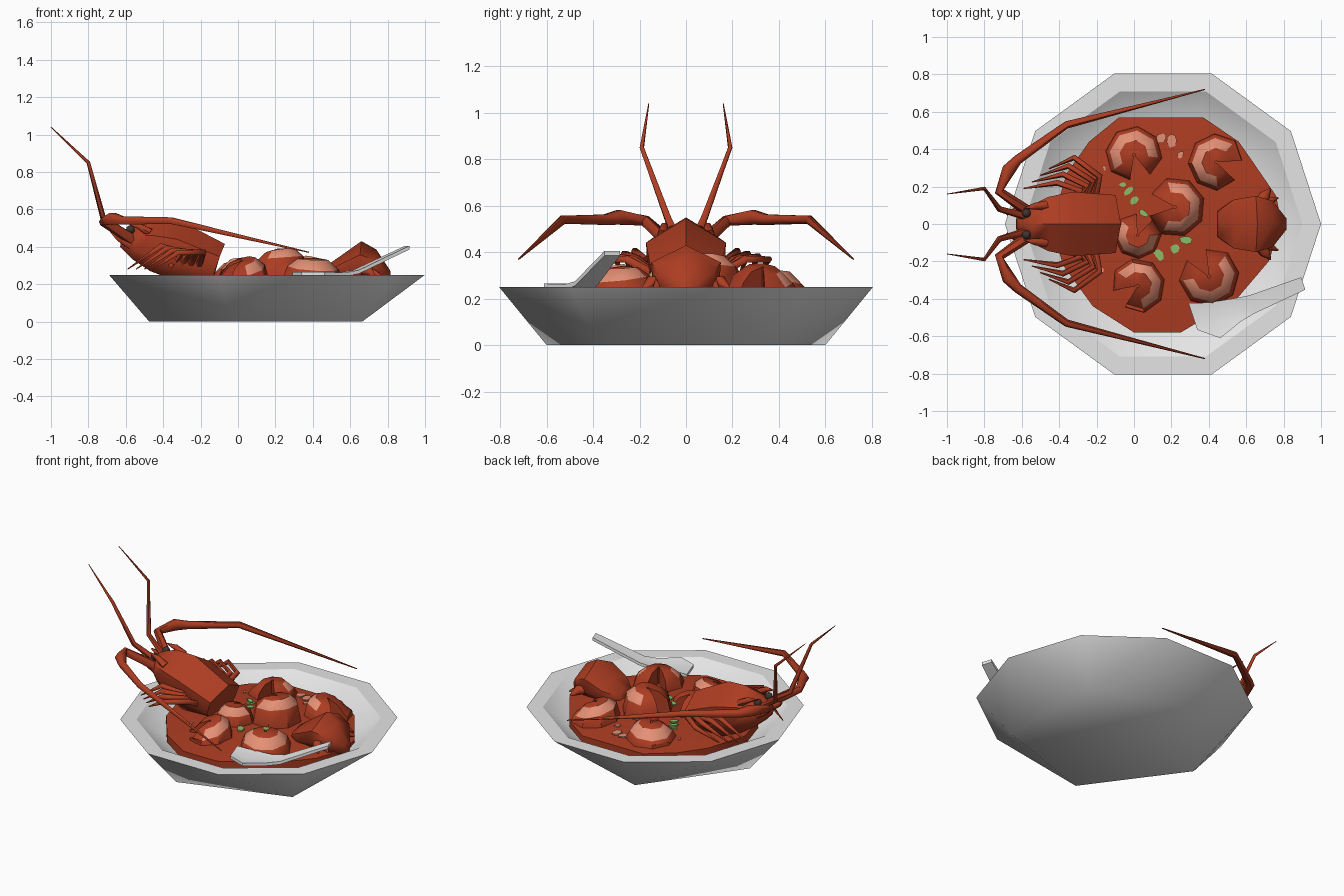
import bpy, bmesh, random
from math import sin, cos, pi, radians
from mathutils import Vector, Matrix

if "Cube" in bpy.data.objects:
    bpy.data.objects.remove(bpy.data.objects["Cube"])
rng = random.Random(4)


def material(name, rgb):
    m = bpy.data.materials.new(name)
    m.use_nodes = True
    m.diffuse_color = (*rgb, 1)
    bsdf = next(n for n in m.node_tree.nodes if n.type == "BSDF_PRINCIPLED")
    bsdf.inputs["Base Color"].default_value = (*rgb, 1)
    return m


WHITE = material("white_ceramic", (0.78, 0.78, 0.78))
BRIGHT = material("spoon_white", (0.88, 0.88, 0.88))
RED = material("shell_red", (0.42, 0.046, 0.016))
PINK = material("pale_meat", (0.78, 0.28, 0.18))
GREEN = material("herb_green", (0.27, 0.5, 0.14))
DARK = material("eye_dark", (0.05, 0.035, 0.03))


def finish(name, bm, mats, angle=35):
    bmesh.ops.recalc_face_normals(bm, faces=bm.faces)
    me = bpy.data.meshes.new(name)
    bm.to_mesh(me)
    bm.free()
    for m in mats:
        me.materials.append(m)
    ob = bpy.data.objects.new(name, me)
    bpy.context.collection.objects.link(ob)
    bpy.ops.object.select_all(action="DESELECT")
    ob.select_set(True)
    bpy.context.view_layer.objects.active = ob
    bpy.ops.object.shade_smooth_by_angle(angle=radians(angle))


def loft(rings, caps=True, bm=None, rule=lambda i, k: 0):
    """Join rings of points; the rule gives each face's material index."""
    bm = bm or bmesh.new()
    vs = [[bm.verts.new(p) for p in r] for r in rings]
    n = len(rings[0])
    for i, (a, b) in enumerate(zip(vs, vs[1:])):
        for k in range(n):
            f = bm.faces.new((a[k], a[(k + 1) % n], b[(k + 1) % n], b[k]))
            f.material_index = rule(i, k)
    if caps:
        bm.faces.new(vs[0])
        bm.faces.new(vs[-1])
    return bm


def tube(name, pts, radii, sides=6):
    pts = [Vector(p) for p in pts]
    rings = []
    for i, p in enumerate(pts):
        d = (pts[min(i + 1, len(pts) - 1)] - pts[max(i - 1, 0)]).normalized()
        q = d.to_track_quat("Z", "Y")
        rings.append([p + q @ Vector((cos(t), sin(t), 0)) * radii[i]
                      for t in (2 * pi * k / sides for k in range(sides))])
    finish(name, loft(rings), [RED], 60)


def pair(name, pts, radii):
    for side, s in (("left", 1), ("right", -1)):
        tube(f"{name}_{side}", [(x, y * s, z) for x, y, z in pts], radii)


def ring(r, z, n=10, turn=0):
    return [(0.155 + r * cos(2 * pi * k / n + turn), r * sin(2 * pi * k / n + turn), z)
            for k in range(n)]


# Bowl: ten-sided rim, sides folding in to a five-sided foot
bm = loft([ring(0.745, 0.25), ring(0.845, 0.25)], caps=False)
bm.verts.ensure_lookup_table()
rim = bm.verts[10:20]
foot = [bm.verts.new(p) for p in ring(0.63, 0, 5, pi / 5)]
for j in range(5):
    a, b = foot[j], foot[(j + 1) % 5]
    r = [rim[(2 * j + 1 + k) % 10] for k in range(3)]
    bm.faces.new((r[0], r[1], a))
    bm.faces.new((r[1], b, a))
    bm.faces.new((r[1], r[2], b))
bm.faces.new(foot)
finish("bowl", bm, [WHITE], 70)

# Well inside the rim, its floor facing up
bm = bmesh.new()
top, floor = ([bm.verts.new(p) for p in ring(r, z)] for r, z in ((0.745, 0.25), (0.59, 0.15)))
for k in range(10):
    bm.faces.new((top[k], top[(k + 1) % 10], floor[(k + 1) % 10], floor[k]))
bm.faces.new(floor)
bm.normal_update()
finish("bowl_well", bm, [WHITE], 70)
well = bpy.context.view_layer.objects.active.data
if well.polygons[-1].normal.z < 0:
    well.flip_normals()

# Sauce: slightly domed surface
outline = [(-0.08, 0.57), (0.37, 0.57), (0.56, 0.44), (0.63, 0.34), (0.76, 0.15),
           (0.79, 0), (0.72, -0.2), (0.55, -0.4), (0.25, -0.58), (0, -0.58),
           (-0.22, -0.44), (-0.38, -0.22), (-0.44, 0), (-0.36, 0.27), (-0.24, 0.44)]
finish("sauce", loft([[(x, y, 0.15) for x, y in outline],
                      [(x, y, 0.21) for x, y in outline],
                      [(0.15 + (x - 0.15) * 0.6, y * 0.6, 0.235) for x, y in outline]]),
       [RED])


def shell(name, stations):
    """Ridged body along x: x, lean, half width, bottom, top."""
    rings = []
    for x, lean, w, lo, hi in stations:
        mid = lo + (hi - lo) * 0.68
        low = lo + (hi - lo) * 0.3
        rings.append([(x + lean, 0, hi), (x + lean * 0.6, w, mid), (x + lean * 0.2, w * 0.96, low),
                      (x, w * 0.6, lo), (x, -w * 0.6, lo),
                      (x + lean * 0.2, -w * 0.96, low), (x + lean * 0.6, -w, mid)])
    finish(name, loft(rings), [RED], 55)


# Head shell and tail
shell("head_shell", [(-0.63, 0.02, 0.04, 0.40, 0.48), (-0.56, 0.02, 0.10, 0.33, 0.52),
                     (-0.47, 0.02, 0.145, 0.27, 0.55), (-0.34, 0.02, 0.172, 0.22, 0.545),
                     (-0.14, 0.07, 0.155, 0.2, 0.415)])
pair("head_spine", [(-0.47, 0.1, 0.475), (-0.53, 0.095, 0.51), (-0.59, 0.085, 0.525)],
     [0.025, 0.018, 0.003])
shell("tail_shell", [(0.44, 0.02, 0.07, 0.2, 0.29), (0.52, 0.02, 0.13, 0.2, 0.345),
                     (0.64, 0.02, 0.15, 0.2, 0.43), (0.74, 0, 0.125, 0.2, 0.385),
                     (0.815, 0, 0.03, 0.2, 0.27)])
for i, (x, y) in enumerate([(0.73, 0.19), (0.77, 0.14)]):
    pair(f"tail_fin_{i + 1}", [(0.64, 0.07, 0.27), (0.70, y * 0.8, 0.27), (x, y, 0.24)],
         [0.03, 0.03, 0.005])

# Long swept antennae, short upright feelers and mouth limbs
pair("antenna", [(-0.57, 0.07, 0.44), (-0.72, 0.175, 0.535), (-0.67, 0.29, 0.55),
                 (-0.62, 0.345, 0.54), (-0.36, 0.53, 0.54), (0.38, 0.72, 0.37)],
     [0.03, 0.026, 0.036, 0.026, 0.02, 0.003])
pair("feeler", [(-0.58, 0.04, 0.46), (-0.72, 0.08, 0.55), (-0.8, 0.19, 0.85),
                (-1.0, 0.16, 1.04)], [0.02, 0.016, 0.01, 0.002])
pair("mouth_limb", [(-0.55, 0.05, 0.4), (-0.64, 0.07, 0.45), (-0.68, 0.05, 0.48)],
     [0.035, 0.02, 0.004])

# Folded walking legs, nested outwards
for i in range(4):
    pair(f"leg_{i + 1}", [(-0.36 + 0.05 * i, 0.13, 0.3),
                          (-0.29 + 0.035 * i, 0.18 + 0.025 * i, 0.37),
                          (-0.41 + 0.03 * i, 0.22 + 0.045 * i, 0.405 - 0.012 * i),
                          (-0.59 + 0.045 * i, 0.19 + 0.035 * i, 0.28)],
         [0.02, 0.018, 0.016, 0.003])

# Eyes
for side, s in (("left", 1), ("right", -1)):
    bm = bmesh.new()
    bmesh.ops.create_icosphere(bm, subdivisions=2, radius=0.024,
                               matrix=Matrix.Translation((-0.575, 0.058 * s, 0.492)))
    finish(f"eye_{side}", bm, [DARK], 60)


def chunk(name, x, y, notch, size, top):
    """Curled meat piece, open towards the notch, leaning outwards, with a pale ridge."""
    steps = 7
    slope = Vector((x - 0.2, y - 0.05)) * -0.6
    rings = []
    for i in range(steps + 1):
        t = radians(notch + 24 + (360 - 48) * i / steps)
        way = Vector((cos(t), sin(t))) * size * (1 if 0 < i < steps else 0.9)
        drop = 0.06 * abs(i - steps / 2) / steps
        prof = [(0.05, 0.2), (1, 0.2), (0.97, 0.24), (0.84, top - 0.045 - drop),
                (0.5, top - drop), (0.05, top - 0.01)]
        rings.append([(x + way.x * r, y + way.y * r,
                       z + slope.dot(way) * r * (z > 0.25)) for r, z in prof])
    pale = lambda i, k: 1 if k == 3 and 0 < i < steps - 1 else 0
    finish(name, loft(rings, rule=pale), [RED, PINK], 40)


# Curled meat pieces
for i, spec in enumerate([(0, 0.37, -75, 0.155, 0.335), (0.44, 0.33, -20, 0.155, 0.345),
                          (0.22, 0.09, 175, 0.165, 0.4), (0.02, -0.06, 70, 0.13, 0.35),
                          (0.02, -0.33, 215, 0.15, 0.335), (0.4, -0.28, 120, 0.165, 0.35)]):
    chunk(f"meat_{i + 1}", *spec)


def flakes(name, mat, spots):
    bm = bmesh.new()
    for x, y, r, z in spots:
        n = 7
        pts = []
        turn, stretch = rng.uniform(0, pi), rng.uniform(0.5, 0.9)
        for k in range(n):
            a = 2 * pi * k / n
            d = r * rng.uniform(0.7, 1.2)
            u, v = cos(a) * d, sin(a) * d * stretch
            pts.append((x + u * cos(turn) - v * sin(turn), y + u * sin(turn) + v * cos(turn)))
        loft([[(px, py, z) for px, py in pts], [(px, py, z + 0.008) for px, py in pts]], bm=bm)
    finish(name, bm, [mat])


# Herbs and pale flecks on the sauce
flakes("herbs", GREEN, [(-0.03, 0.18, 0.032, 0.235), (0, 0.13, 0.028, 0.235),
                        (0.05, 0.06, 0.028, 0.315), (0.13, -0.16, 0.036, 0.235),
                        (0.28, -0.085, 0.034, 0.24), (0.22, -0.13, 0.032, 0.235),
                        (-0.06, 0.21, 0.022, 0.235)])
flakes("sauce_flecks", PINK, [(0.2, 0.45, 0.04, 0.226), (0.15, 0.46, 0.035, 0.226),
                              (0.25, 0.37, 0.02, 0.233), (0.6, 0.07, 0.018, 0.222),
                              (-0.17, -0.25, 0.018, 0.226), (-0.16, 0.3, 0.016, 0.226)])

# Spoon: resting in the dish, handle over the rim
rings = []
across = Vector((-0.32, 0.95, 0))
for x, y, z, w, dip in [(0.315, -0.495, 0.265, 0.075, 0), (0.43, -0.515, 0.265, 0.1, 0.02),
                        (0.55, -0.46, 0.262, 0.065, 0.01), (0.63, -0.43, 0.275, 0.05, 0),
                        (0.905, -0.318, 0.405, 0.035, 0)]:
    c = Vector((x, y, z))
    low = Vector((0, 0, -0.02))
    sink = Vector((0, 0, -dip))
    rings.append([c + across * w, c + sink, c - across * w,
                  c - across * w + low, c + sink + low, c + across * w + low])
finish("spoon", loft(rings), [BRIGHT], 40)
